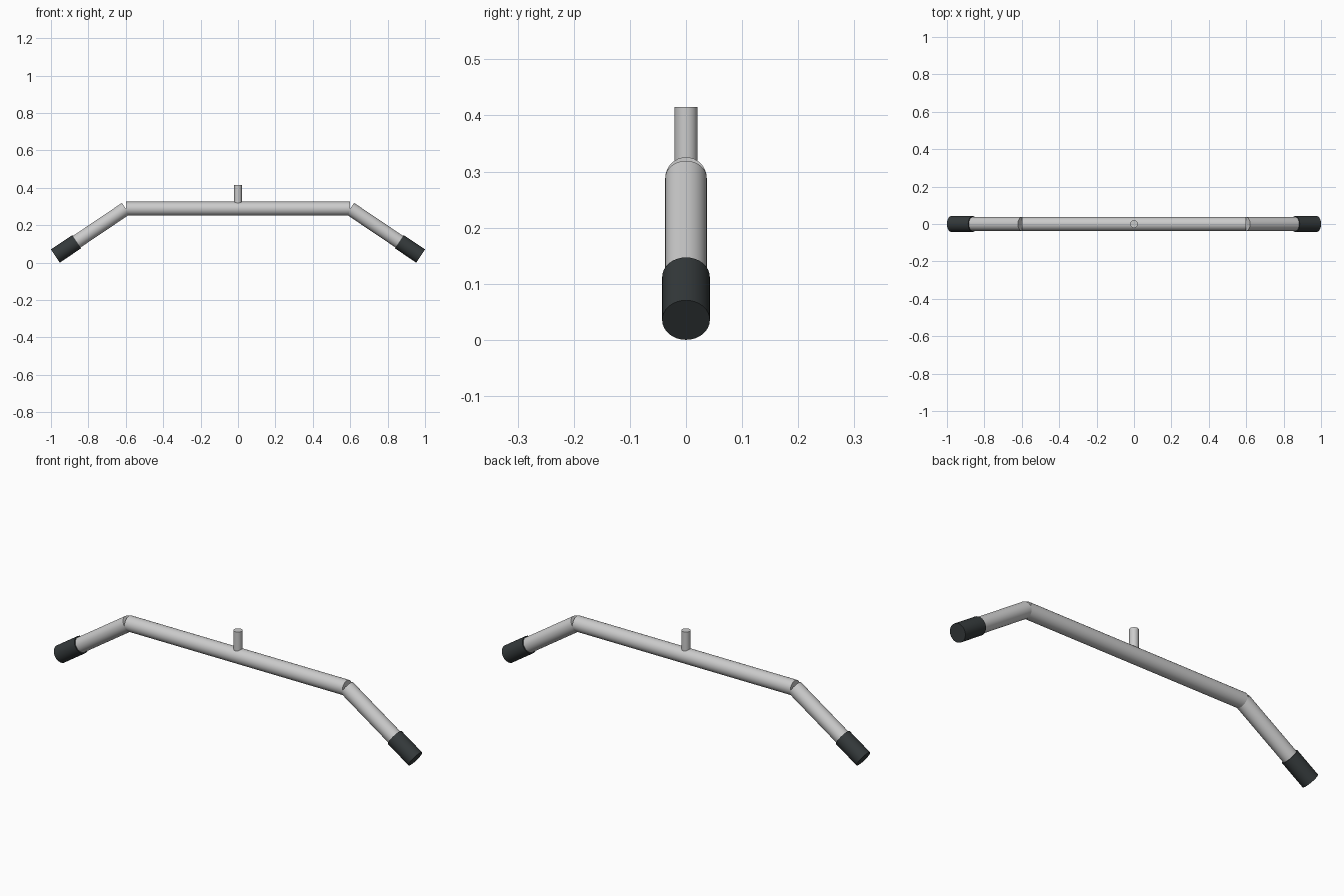
import bpy
import math
from mathutils import Vector

if "Cube" in bpy.data.objects:
    bpy.data.objects.remove(bpy.data.objects["Cube"])

BAR_Z = 0.2885
HALF = 0.6
TUBE_R = 0.037
GRIP_R = 0.0425
TILT = math.radians(33.8)

rubber = bpy.data.materials.new("dark_rubber")
rubber.diffuse_color = (0.035, 0.042, 0.044, 1)
rubber.use_nodes = True
rubber.node_tree.nodes["Principled BSDF"].inputs["Base Color"].default_value = rubber.diffuse_color


def rod(name, a, b, radius, mat=None):
    """Capped cylinder running from a to b."""
    a, b = Vector(a), Vector(b)
    d = b - a
    bpy.ops.mesh.primitive_cylinder_add(vertices=32, radius=radius, depth=d.length,
                                        location=(a + b) / 2)
    ob = bpy.context.object
    ob.name = name
    ob.rotation_euler = d.to_track_quat('Z', 'Y').to_euler()
    bpy.ops.object.shade_smooth_by_angle(angle=math.radians(35))
    if mat:
        ob.data.materials.append(mat)
    return ob


# straight middle bar and the short post on top of it
rod("main_bar", (-HALF, 0, BAR_Z), (HALF, 0, BAR_Z), TUBE_R)
rod("centre_post", (0, 0, BAR_Z), (0, 0, 0.4146), 0.0205)

# angled arms with rubber grips on both sides
for side, s in (("left", -1), ("right", 1)):
    joint = Vector((s * HALF, 0, BAR_Z))
    tip = Vector((s * (1 - GRIP_R * math.sin(TILT)), 0, GRIP_R * math.cos(TILT)))
    along = (tip - joint).normalized()
    rod(side + "_arm", joint, tip - along * 0.02, TUBE_R)
    rod(side + "_grip", tip - along * 0.137, tip, GRIP_R, rubber)
